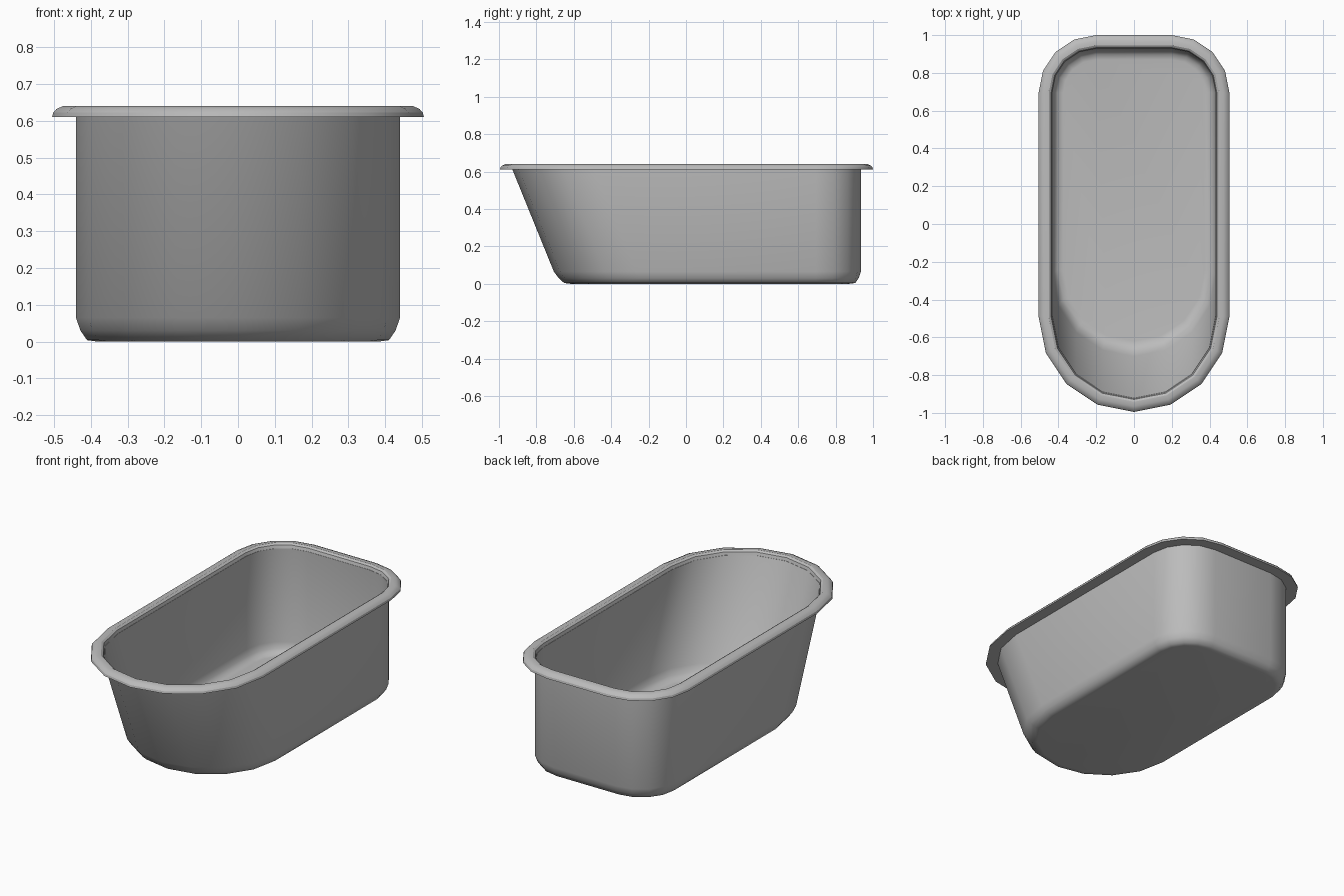
import bpy, bmesh, math

if "Cube" in bpy.data.objects:
    bpy.data.objects.remove(bpy.data.objects["Cube"])

grey = bpy.data.materials.new("plain grey")
grey.diffuse_color = (0.5, 0.5, 0.5, 1)
grey.use_nodes = True
grey.node_tree.nodes["Principled BSDF"].inputs["Base Color"].default_value = grey.diffuse_color

BACK_R, FRONT_R = 0.305, 0.505   # corner radius at the back, half-round at the front
SLOPE = 0.25                     # how far the foot of the front wall is pulled back


def outline(inset, z):
    """Rounded tub outline, shrunk by inset, with a raked front end."""
    shift = SLOPE * max(0.0, 1 - z / 0.61)
    pts = []
    for cx, start in ((0.2, 0), (-0.2, 90)):
        for i in range(5):
            a = math.radians(start + i * 22.5)
            r = BACK_R - inset
            pts.append((cx + r * math.cos(a), 0.695 + r * math.sin(a), z))
    for i in range(9):
        a = math.radians(180 + i * 22.5)
        r = FRONT_R - inset
        pts.append((r * math.cos(a), -0.49 + shift + r * math.sin(a), z))
    return pts


def loft(name, rings, cap_ends=False, closed=False, angle=35):
    """Skin a stack of (inset, height) outlines."""
    bm = bmesh.new()
    loops = [[bm.verts.new(p) for p in outline(*r)] for r in rings]
    pairs = list(zip(loops, loops[1:]))
    if closed:
        pairs.append((loops[-1], loops[0]))
    for a, b in pairs:
        for i in range(len(a)):
            j = (i + 1) % len(a)
            bm.faces.new((a[i], a[j], b[j], b[i]))
    if cap_ends:
        bm.faces.new(loops[0])
        bm.faces.new(loops[-1])
    bmesh.ops.recalc_face_normals(bm, faces=bm.faces)
    mesh = bpy.data.meshes.new(name)
    bm.to_mesh(mesh)
    bm.free()
    mesh.materials.append(grey)
    ob = bpy.data.objects.new(name, mesh)
    bpy.context.collection.objects.link(ob)
    bpy.context.view_layer.objects.active = ob
    ob.select_set(True)
    bpy.ops.object.shade_smooth_by_angle(angle=math.radians(angle))
    ob.select_set(False)
    return ob


# Basin: outer floor, rounded foot, outer wall, then inner wall down to inner floor
loft("basin", [
    (0.125, 0.0), (0.095, 0.004), (0.077, 0.03), (0.065, 0.065), (0.065, 0.615),
    (0.073, 0.615), (0.073, 0.07), (0.084, 0.036), (0.102, 0.014), (0.13, 0.01),
], cap_ends=True, angle=50)

# Rim: rounded lip running round the top
loft("rim", [
    (0.065, 0.61), (0.0, 0.61), (0.003, 0.622), (0.012, 0.632), (0.03, 0.64),
    (0.054, 0.64), (0.066, 0.632), (0.073, 0.61),
], closed=True, angle=25)
